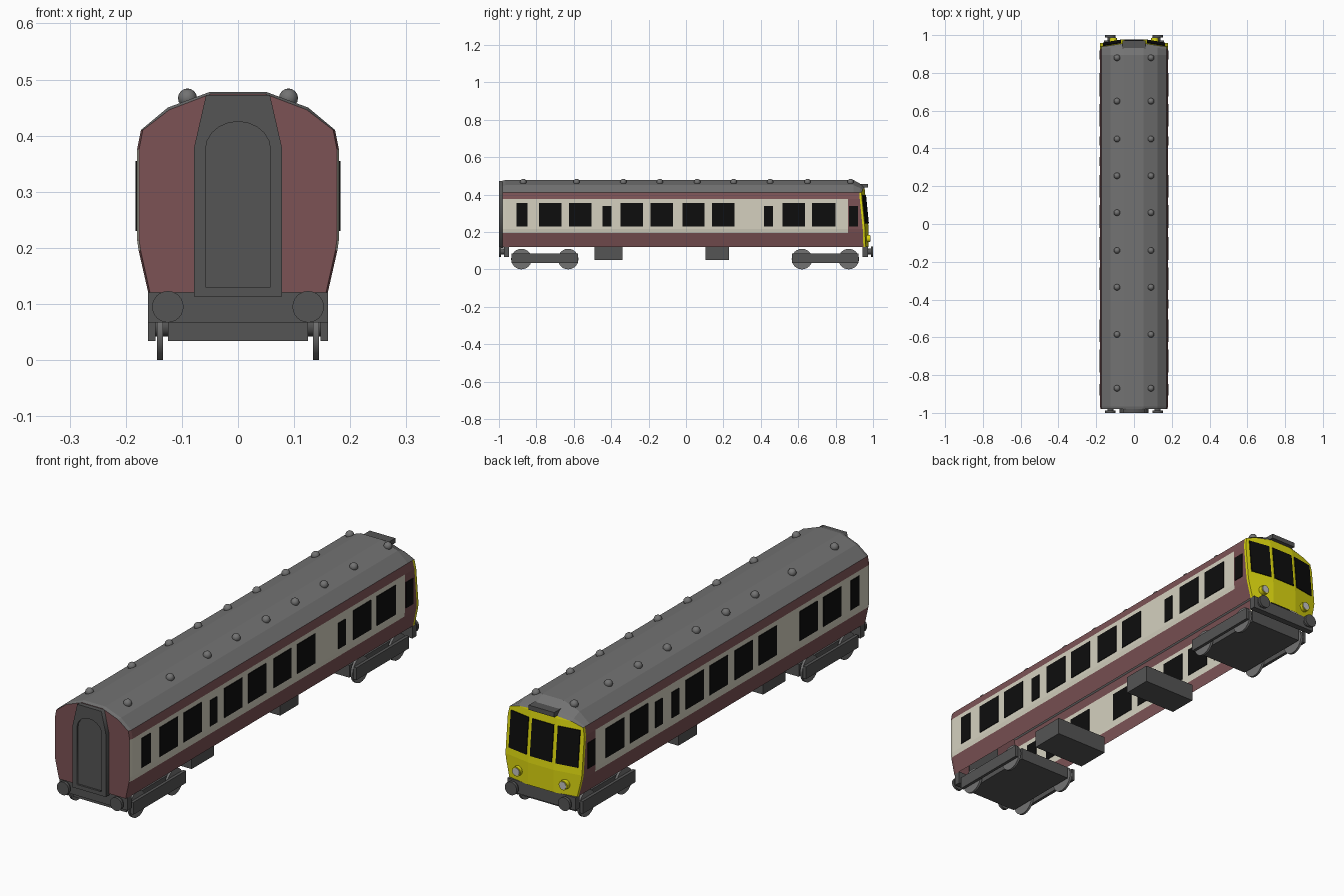
import bpy, bmesh, math
from mathutils import Matrix

if "Cube" in bpy.data.objects:
    bpy.data.objects.remove(bpy.data.objects["Cube"])


def material(name, r, g, b):
    m = bpy.data.materials.new(name)
    m.diffuse_color = (r, g, b, 1)
    m.use_nodes = True
    m.node_tree.nodes["Principled BSDF"].inputs["Base Color"].default_value = m.diffuse_color
    return m


MAROON = material("maroon paint", 0.20, 0.085, 0.09)
CREAM = material("cream paint", 0.66, 0.63, 0.52)
ROOF = material("roof grey", 0.17, 0.17, 0.17)
DARK = material("dark grey", 0.09, 0.09, 0.09)
BLACK = material("black glass", 0.004, 0.004, 0.004)
YELLOW = material("warning yellow", 0.72, 0.68, 0.005)
LAMP = material("lamp glass", 0.55, 0.55, 0.55)


def add_object(name, bm, *mats):
    bmesh.ops.recalc_face_normals(bm, faces=bm.faces)
    mesh = bpy.data.meshes.new(name)
    bm.to_mesh(mesh)
    bm.free()
    for m in mats:
        mesh.materials.append(m)
    ob = bpy.data.objects.new(name, mesh)
    bpy.context.collection.objects.link(ob)
    return ob


def box(name, x, y, z, mat):
    """Box from (min, max) ranges."""
    bm = bmesh.new()
    size = [r[1] - r[0] for r in (x, y, z)]
    mid = [(r[1] + r[0]) / 2 for r in (x, y, z)]
    bmesh.ops.create_cube(bm, size=1, matrix=Matrix.Translation(mid) @ Matrix.Diagonal((*size, 1)))
    return add_object(name, bm, mat)


def cylinder(name, centre, radius, depth, axis, mat, sides=24):
    bm = bmesh.new()
    turn = Matrix.Rotation(math.pi / 2, 4, 'Y' if axis == 'X' else 'X')
    bmesh.ops.create_cone(bm, cap_ends=True, segments=sides, radius1=radius, radius2=radius,
                          depth=depth, matrix=Matrix.Translation(centre) @ turn)
    ob = add_object(name, bm, mat)
    bpy.context.view_layer.objects.active = ob
    ob.select_set(True)
    bpy.ops.object.shade_smooth_by_angle(angle=math.radians(35))
    ob.select_set(False)
    return ob


def extrude_outline(name, outlines, y0, y1, mat):
    """Fill x-z outlines (later ones are holes) and extrude them between y0 and y1."""
    cu = bpy.data.curves.new(name, 'CURVE')
    cu.dimensions, cu.fill_mode, cu.extrude = '2D', 'BOTH', (y1 - y0) / 2
    for pts in outlines:
        sp = cu.splines.new('POLY')
        sp.points.add(len(pts) - 1)
        for p, (x, z) in zip(sp.points, pts):
            p.co = (x, z, 0, 1)
        sp.use_cyclic_u = True
    cu.materials.append(mat)
    ob = bpy.data.objects.new(name, cu)
    ob.rotation_euler = (math.pi / 2, 0, 0)
    ob.location.y = (y0 + y1) / 2
    bpy.context.collection.objects.link(ob)
    bpy.context.view_layer.objects.active = ob
    ob.select_set(True)
    bpy.ops.object.convert(target='MESH')
    bpy.context.object.select_set(False)


# Body shell: half profile, lofted along y, open underneath
HALF = [(.16, .12), (.177, .195), (.18, .215), (.18, .375), (.173, .41), (.125, .45), (.05, .478)]
PROFILE = HALF + [(-x, z) for x, z in reversed(HALF)]
EAVES = .41


def cab_y(x, z):
    """Surface of the sloping, slightly bowed cab front."""
    slope = .957 if z <= .215 else .957 - (z - .215) * .10
    return slope + .02 * (1 - min(1, max(0, (abs(x) - .06) / .12)))


def squash(z, k):
    return z if z <= EAVES else EAVES + (z - EAVES) * k


def cab_ring(back, k):
    return [(x, cab_y(x, squash(z, k)) - back, squash(z, k)) for x, z in PROFILE]


rings = [[(x * .98, -.98, z - .004 * (z > EAVES)) for x, z in PROFILE]]
rings += [[(x, y, z) for x, z in PROFILE] for y in (-.965, .865, .895)]
rings += [cab_ring(.012, .62), cab_ring(0, .4)]
bm = bmesh.new()
grid = [[bm.verts.new(p) for p in ring] for ring in rings]
for j in range(len(grid) - 1):
    for i in range(len(PROFILE) - 1):
        f = bm.faces.new((grid[j][i], grid[j][i + 1], grid[j + 1][i + 1], grid[j + 1][i]))
        z = (PROFILE[i][1] + PROFILE[i + 1][1]) / 2
        if z > EAVES:
            f.material_index = 2
        elif j == 4:
            f.material_index = 3
        elif .195 < z < .375 and j < 2:
            f.material_index = 1
bm.faces.new(grid[0])
add_object("body_shell", bm, MAROON, CREAM, ROOF, YELLOW)

# Yellow cab front, rows across the profile
bm = bmesh.new()
rows = []
for x, z in HALF:
    z = squash(z, .4)
    c = min(.06, x * .9)
    rows.append([bm.verts.new((u, cab_y(u, z), z)) for u in (-x, -c, c, x)])
for a, b in zip(rows, rows[1:]):
    for i in range(3):
        bm.faces.new((a[i], a[i + 1], b[i + 1], b[i]))
add_object("cab_front", bm, YELLOW)

# Cab windscreens: three thin plates following the front
for n, (x0, x1) in enumerate([(-.163, -.069), (-.051, .051), (.069, .163)]):
    bm = bmesh.new()
    layers = [[bm.verts.new((x, cab_y(x, z) + d, z)) for x, z in
               ((x0, .245), (x1, .245), (x1, .398), (x0, .398))] for d in (-.003, .004)]
    bm.faces.new(layers[0])
    bm.faces.new(layers[1])
    for i in range(4):
        k = (i + 1) % 4
        bm.faces.new((layers[0][i], layers[0][k], layers[1][k], layers[1][i]))
    add_object(f"windscreen_{n}", bm, BLACK)

# Destination box above the cab
box("destination_box", (-.06, .06), (.925, .972), (.437, .457), DARK)

# Side windows: thin plates; narrow ones are door windows
WIDE = [(-.785, -.665), (-.625, -.505), (-.35, -.23), (-.19, -.07),
        (-.02, .10), (.14, .26), (.515, .635), (.675, .80)]
for side, name, extra in ((1, "right", -.4225), (-1, "left", .33)):
    panes = [(a, b, .355) for a, b in WIDE] + [(-.907, -.848, .355)]
    panes += [(c - .024, c + .024, .34) for c in (extra, .44, .895)]
    for n, (a, b, top) in enumerate(panes):
        box(f"{name}_window_{n}", sorted((side * .178, side * .183)), (a, b), (.23, top), BLACK)

# Roof ventilators
for y in (.88, .65, .45, .255, .06, -.14, -.335, -.585, -.87):
    for x in (-.09, .09):
        bm = bmesh.new()
        bmesh.ops.create_uvsphere(bm, u_segments=12, v_segments=8, radius=.017,
                                  matrix=Matrix.Translation((x, y, .467)))
        for f in bm.faces:
            f.smooth = True
        add_object("roof_ventilator", bm, ROOF)

# Gangway connection with recessed arched door
outer = [(-.078, .113), (.078, .113), (.078, .38), (.057, .472), (-.057, .472), (-.078, .38)]
arch = [(-.058, .13), (.058, .13)] + [(.058 * math.cos(math.pi * t / 10), .375 + .05 * math.sin(math.pi * t / 10))
                                      for t in range(11)]
extrude_outline("gangway_frame", [outer, arch], -1.0, -.975, DARK)
extrude_outline("gangway_door", [arch], -.992, -.975, DARK)

# Buffer beams and buffers at both ends
for s in (-1, 1):
    box("buffer_beam", (-.16, .16), sorted((s * .945, s * .972)), (.067, .121), DARK)
    for x in (-.125, .125):
        cylinder("buffer_head", (x, s * .994, .095), .028, .012, 'Y', DARK)
        cylinder("buffer_shank", (x, s * .98, .095), .016, .03, 'Y', DARK, 16)

# Cab headlamps
for x in (-.11, .11):
    cylinder("headlamp_rim", (x, .973, .165), .02, .024, 'Y', YELLOW, 16)
    cylinder("headlamp_glass", (x, .984, .165), .016, .006, 'Y', LAMP, 16)

# Bogies: centre block, side frames and four wheels each
for c in (-.755, .745):
    box("bogie_block", (-.125, .125), (c - .175, c + .175), (.034, .086), DARK)
    for s in (-1, 1):
        box("bogie_side_frame", sorted((s * .147, s * .16)), (c - .177, c + .177), (.034, .086), DARK)
        for d in (-.125, .125):
            cylinder("wheel", (s * .139, c + d, .055), .055, .01, 'X', ROOF)
            cylinder("axle_box", (s * .142, c + d, .06), .018, .034, 'X', DARK, 12)
    for d in (-.125, .125):
        cylinder("axle", (0, c + d, .055), .012, .28, 'X', DARK, 12)

# Underfloor equipment boxes
for y in ((-.49, -.34), (.105, .23)):
    box("equipment_box", (-.125, .125), y, (.05, .125), DARK)
